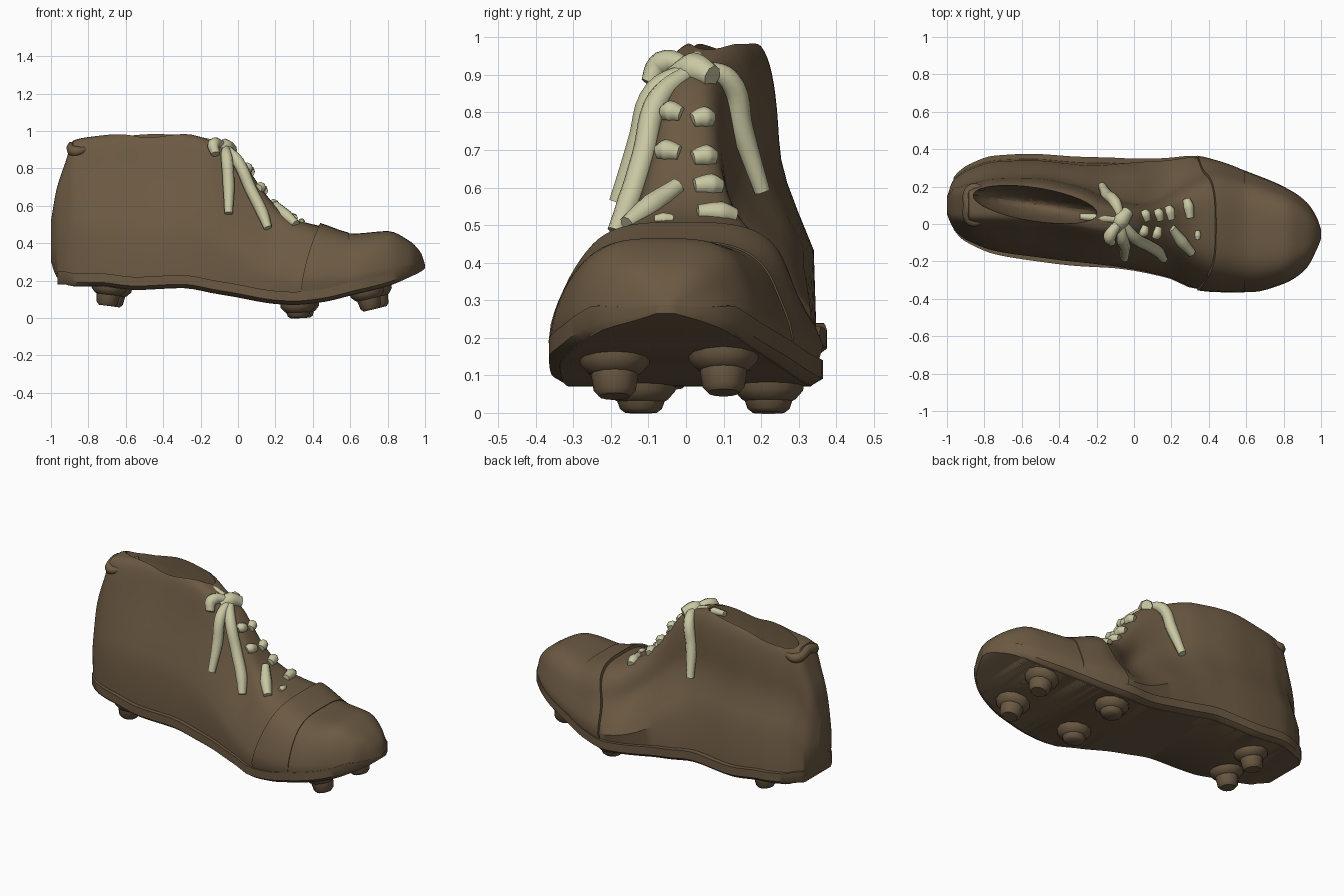
import bpy, bmesh, math
from mathutils import Vector, Matrix

if "Cube" in bpy.data.objects:
    bpy.data.objects.remove(bpy.data.objects["Cube"])


def material(name, rgb):
    m = bpy.data.materials.new(name)
    m.use_nodes = True
    m.diffuse_color = (*rgb, 1)
    m.node_tree.nodes["Principled BSDF"].inputs["Base Color"].default_value = (*rgb, 1)
    return m


LEATHER = material("brown leather", (0.147, 0.1, 0.055))
CREAM = material("cream lace", (0.58, 0.57, 0.36))

# Stations along the boot: x, bottom, top, right edge, left edge, top centre, top half width
STATIONS = [
    (-1, .3, .52, .05, .15, .1, .04),
    (-.97, .22, .69, -.02, .24, .1, .09),
    (-.92, .18, .84, -.08, .295, .1, .11),
    (-.88, .17, .95, -.105, .32, .1, .12),
    (-.75, .17, .975, -.16, .365, .11, .14),
    (-.55, .15, 1, -.195, .375, .11, .145),
    (-.3, .16, .99, -.225, .36, .07, .14),
    (-.12, .13, .94, -.235, .355, .02, .12),
    (0, .11, .87, -.25, .35, .01, .11),
    (.1, .09, .73, -.27, .35, 0, .13),
    (.2, .075, .6, -.295, .355, 0, .18),
    (.3, .07, .53, -.34, .365, 0, .25),
    (.45, .085, .49, -.36, .335, -.01, .3),
    (.62, .125, .452, -.365, .275, -.04, .29),
    (.8, .17, .465, -.32, .2, -.06, .24),
    (.92, .22, .41, -.24, .12, -.06, .16),
    (.98, .25, .345, -.13, .03, -.05, .07),
    (1, .265, .285, -.08, -.03, -.055, .02),
]


def smooth(t):
    t = min(1, max(0, t))
    return t * t * (3 - 2 * t)


def station(x):
    """Smoothly interpolated station values without overshoot."""
    last = len(STATIONS) - 2
    i = next((k for k in range(last + 1) if x <= STATIONS[k + 1][0]), last)
    slope = lambda k, c: ((STATIONS[k + 1][c] - STATIONS[k][c])
                          / (STATIONS[k + 1][0] - STATIONS[k][0]))

    def tangent(k, c):
        a, b = slope(max(k - 1, 0), c), slope(min(k, last), c)
        return 2 * a * b / (a + b) if a * b > 0 else 0

    p, q = STATIONS[i], STATIONS[i + 1]
    w = q[0] - p[0]
    t = min(1, max(0, (x - p[0]) / w))
    s = smooth(t)
    return [p[c] * (1 - s) + q[c] * s + w * t * (1 - t)
            * ((1 - t) * tangent(i, c) - t * tangent(i + 1, c)) for c in range(1, 7)]


def roundness(x):
    """The ankle is boxier than the toe."""
    return 0.45 + 0.15 * smooth((x + 0.3) / 0.4)


def skin(x, angle, grow=0.0):
    """Point on the upper: angle runs from the left base over the top to the right base."""
    bottom, top, lo, hi, centre, half = station(x)
    r = roundness(x)
    f = abs(math.sin(angle)) ** r
    side = math.copysign(abs(math.cos(angle)) ** r, math.cos(angle))
    # The left wall pulls in lower down than the right wall
    s_lo, s_hi = smooth((f - 0.15) / 0.8), smooth((f - 0.15) / 0.52)
    lo += (centre - half - lo) * s_lo
    hi += (centre + half - hi) * s_hi
    width = (hi - lo) / 2 * (0.91 + 0.09 * smooth(f / 0.25)) + grow * min(1, 3 * f)
    return Vector((x, (lo + hi) / 2 + width * side, bottom + (top - bottom + grow) * f))


def at_height(x, z, side, grow=0.0):
    bottom, top = station(x)[:2]
    f = min(1, max(0, (z - bottom) / (top - bottom)))
    a = math.asin(f ** (1 / roundness(x)))
    return skin(x, a if side > 0 else math.pi - a, grow)


def finish(obj, angle=40):
    bpy.ops.object.select_all(action='DESELECT')
    obj.select_set(True)
    bpy.context.view_layer.objects.active = obj
    bpy.ops.object.shade_smooth_by_angle(angle=math.radians(angle))


def loft(name, rings, mat):
    bm = bmesh.new()
    rows = [[bm.verts.new(p) for p in ring] for ring in rings]
    n = len(rows[0])
    for a, b in zip(rows, rows[1:]):
        for i in range(n):
            bm.faces.new((a[i], a[(i + 1) % n], b[(i + 1) % n], b[i]))
    bm.faces.new(rows[0])
    bm.faces.new(rows[-1])
    bmesh.ops.recalc_face_normals(bm, faces=bm.faces)
    mesh = bpy.data.meshes.new(name)
    bm.to_mesh(mesh)
    bm.free()
    mesh.materials.append(mat)
    obj = bpy.data.objects.new(name, mesh)
    bpy.context.collection.objects.link(obj)
    finish(obj)
    return obj


def tube(name, points, radius, mat, taper=0.7):
    curve = bpy.data.curves.new(name, 'CURVE')
    curve.dimensions = '3D'
    curve.bevel_depth = radius
    curve.bevel_resolution = 2
    curve.resolution_u = 6
    curve.use_fill_caps = True
    spline = curve.splines.new('BEZIER')
    spline.bezier_points.add(len(points) - 1)
    for i, (b, p) in enumerate(zip(spline.bezier_points, points)):
        b.co = p
        b.handle_left_type = b.handle_right_type = 'AUTO'
        b.radius = taper if i in (0, len(points) - 1) else 1
    curve.materials.append(mat)
    obj = bpy.data.objects.new(name, curve)
    bpy.context.collection.objects.link(obj)
    bpy.ops.object.select_all(action='DESELECT')
    obj.select_set(True)
    bpy.context.view_layer.objects.active = obj
    bpy.ops.object.convert(target='MESH')
    finish(bpy.context.object, 60)


# Leather upper with a hollow ankle opening
xs = [-math.cos(math.pi * i / 64) for i in range(65)]
arc = [math.pi * i / 36 for i in range(37)]
upper = loft("upper", [[skin(x, a) for a in arc] for x in xs], LEATHER)

bpy.ops.mesh.primitive_uv_sphere_add(segments=32, ring_count=20, location=(-.53, .105, 1.02))
cutter = bpy.context.object
cutter.name = "opening_cutter"
cutter.scale = (.34, .09, .4)
cutter.rotation_euler.z = math.radians(-9)
cutter.data.materials.append(LEATHER)
cutter.hide_render = True
cut = upper.modifiers.new("opening", 'BOOLEAN')
cut.operation = 'DIFFERENCE'
cut.solver = 'EXACT'
cut.object = cutter
bpy.context.view_layer.objects.active = upper
bpy.ops.object.modifier_apply(modifier="opening")
bpy.data.objects.remove(cutter)
finish(upper)

# Rolled collar at the back of the ankle
collar = [at_height(-.8, .92, 1, -.015), at_height(-.87, .9, 1, -.01), Vector((-.885, .1, .915)),
          at_height(-.87, .9, -1, -.01), at_height(-.8, .92, -1, -.015)]
tube("collar_roll", collar, .03, LEATHER, .4)

# Raised band behind the toe cap, its rear edge leaning forward
band = []
for i in range(9):
    t = i / 8
    band.append([skin(.44 + .15 * t - .11 * (1 - t) * (1 - math.sin(a)), a, .016 - .012 * t)
                 for a in arc])
loft("toe_band", band, LEATHER)

# Sole with a protruding edge
rings = []
for x in [-.965] + [x for x in xs if x > -.96]:
    bottom, top, lo, hi = station(x)[:4]
    bottom = min(bottom, .18) if x < 0 else bottom
    thick = .07 * min(1, .3 + 8 * (1 - x))
    pad = (hi - lo) * .05
    rings.append([(x, lo, bottom + thick), (x, lo, bottom + thick * .3), (x, lo + pad, bottom),
                  (x, hi - pad, bottom), (x, hi, bottom + thick * .3), (x, hi, bottom + thick)])
loft("sole", rings, LEATHER)

# Six studs: wide flange and tapered peg, square to the sole
STUDS = {"heel": [(-.66, .19), (-.69, -.05)], "ball": [(.34, .22), (.32, -.12)],
         "toe": [(.73, .1), (.69, -.19)]}
for place, spots in STUDS.items():
    for side, (x, y) in zip(("left", "right"), spots):
        base = station(x)[0]
        tilt = math.atan((station(x + .05)[0] - station(x - .05)[0]) / .1)
        length = min(.1, base)
        turn = Matrix.Translation((x, y, base)) @ Matrix.Rotation(-tilt, 4, 'Y')
        profile = [(.095, .02), (.092, -.012), (.072, -.035), (.063, -.04),
                   (.056, -length * .85), (.042, -length)]
        loft(f"{place}_stud_{side}", [[turn @ Vector((r * math.cos(k * math.pi / 6),
             r * math.sin(k * math.pi / 6), z)) for k in range(12)] for r, z in profile], LEATHER)

# Lace rungs beside the tongue
RUNGS = {"left": (1, (.07, .14, .2, .3)), "right": (-1, (.06, .13))}
for word, (side, places) in RUNGS.items():
    for row, x in enumerate(places):
        path = [skin(x - .02 * k, math.pi / 2 - side * (.03 + .34 * k), .004)
                for k in (0, .5, 1)]
        tube(f"lace_rung_{word}_{row + 1}", path, .03, CREAM)
tube("lowest_lace", [skin(.2 + .11 * k, math.pi / 2 + .03 + .42 * k, .004)
                     for k in (0, .5, 1)], .033, CREAM)
tube("lace_stub", [skin(.34, math.pi / 2 + a) for a in (.03, .08, .14)], .018, CREAM)

# Knot with its loops and hanging ends
knot = Vector((-.07, .02, .915))
tube("lace_knot", [knot + Vector((-.03, -.05, -.02)), knot, knot + Vector((.04, .05, -.02))],
     .045, CREAM)
ENDS = {
    "lace_end_front": [(0, .82, -1), (.07, .67, -1), (.13, .55, -1), (.16, .47, -1)],
    "lace_end_rear": [(-.06, .84, -1), (-.05, .7, -1), (-.05, .55, -1)],
    "lace_end_left": [(-.1, .87, 1), (-.14, .74, 1), (-.17, .58, 1)],
}
for name, spots in ENDS.items():
    tube(name, [knot] + [at_height(x, z, side, .018) for x, z, side in spots], .032, CREAM)
tube("lace_loop", [knot, at_height(-.13, .91, -1, .02), at_height(-.12, .85, -1, .03)],
     .034, CREAM)
tube("lace_loop_back", [knot, Vector((-.18, .03, .94)), Vector((-.29, .04, .95))], .024, CREAM)
